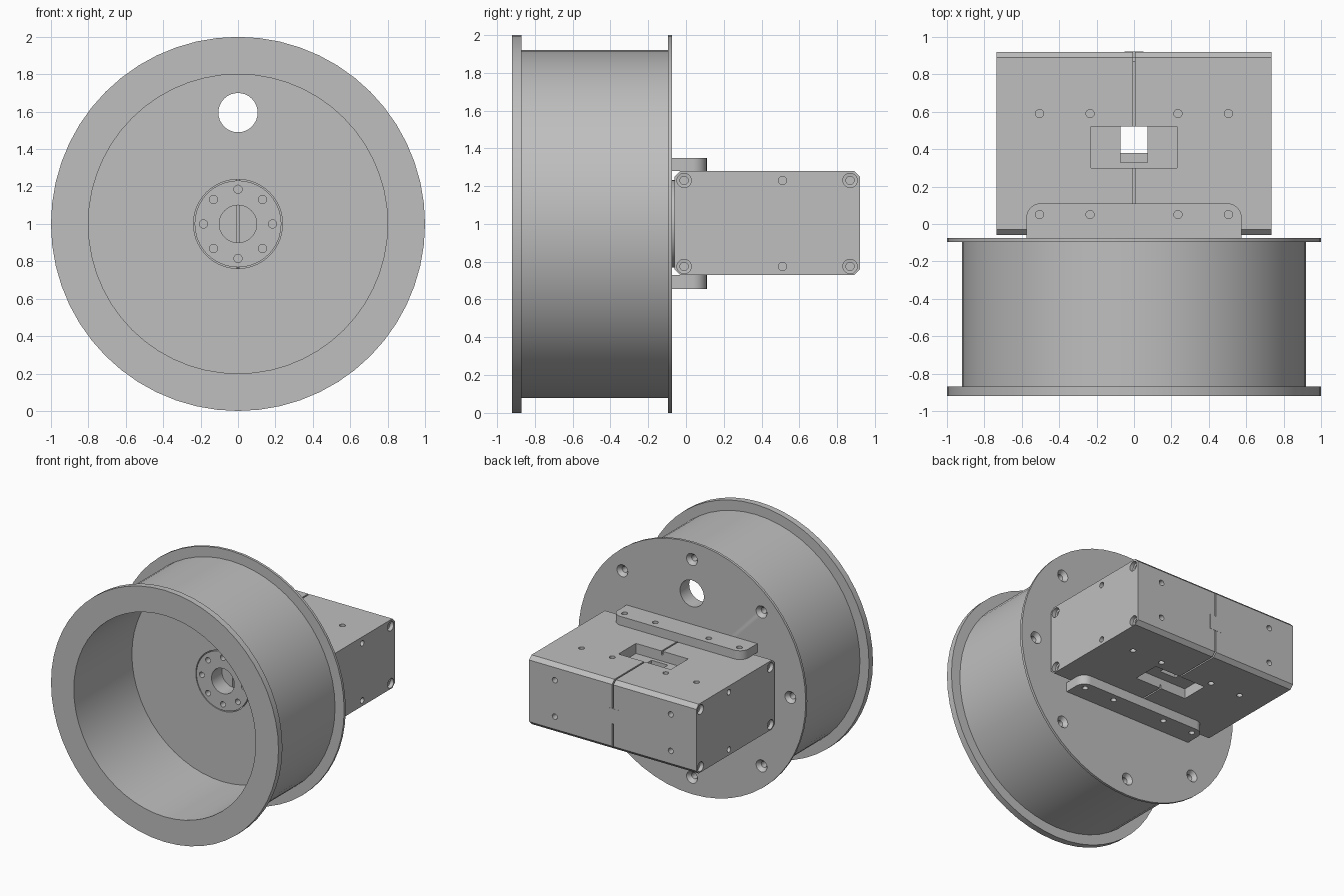
import bpy, bmesh, math
from mathutils import Vector

cube = bpy.data.objects.get("Cube")
if cube:
    bpy.data.objects.remove(cube, do_unlink=True)

GREY = (0.52, 0.52, 0.52, 1)
metal = bpy.data.materials.new("plain grey")
metal.use_nodes = True
metal.diffuse_color = GREY
metal.node_tree.nodes["Principled BSDF"].inputs["Base Color"].default_value = GREY

X, Y, Z = Vector((1, 0, 0)), Vector((0, 1, 0)), Vector((0, 0, 1))


def finish(name, bm):
    bmesh.ops.recalc_face_normals(bm, faces=bm.faces)
    mesh = bpy.data.meshes.new(name)
    bm.to_mesh(mesh)
    bm.free()
    mesh.materials.append(metal)
    obj = bpy.data.objects.new(name, mesh)
    bpy.context.collection.objects.link(obj)
    return obj


def lathe(name, profile, at, axis, sides=20, hollow=False):
    """Revolve (radius, height) points about an axis through a point."""
    bm = bmesh.new()
    turn = axis.to_track_quat('Z', 'Y')
    rings = []
    for r, h in profile:
        angles = [2 * math.pi * i / sides for i in range(sides)]
        rings.append([bm.verts.new(Vector(at) + turn @ Vector((r * math.cos(a), r * math.sin(a), h)))
                      for a in angles])
    pairs = list(zip(rings, rings[1:]))
    if hollow:
        pairs.append((rings[-1], rings[0]))
    else:
        bm.faces.new(rings[0])
        bm.faces.new(rings[-1])
    for a, b in pairs:
        for i in range(sides):
            j = (i + 1) % sides
            bm.faces.new((a[i], a[j], b[j], b[i]))
    return finish(name, bm)


def prism(name, outline, axis, low, high):
    """Extrude a closed outline along x (outline in y, z) or z (outline in x, y)."""
    bm = bmesh.new()
    place = (lambda p: (low, *p)) if axis is X else (lambda p: (*p, low))
    face = bm.faces.new([bm.verts.new(place(p)) for p in outline])
    grown = bmesh.ops.extrude_face_region(bm, geom=[face])["geom"]
    bmesh.ops.translate(bm, vec=axis * (high - low),
                        verts=[v for v in grown if isinstance(v, bmesh.types.BMVert)])
    return finish(name, bm)


def block(name, x, y, z):
    return prism(name, [(x[0], y[0]), (x[1], y[0]), (x[1], y[1]), (x[0], y[1])], Z, *z)


def hole(at, axis, radius, depth, sides=20):
    return lathe("cutter", [(radius, 0.02), (radius, -depth)], at, axis, sides)


def screw_hole(at, axis, head, shank, sink, depth, cone=False):
    neck = shank if cone else head
    points = [(head, 0.02), (head, 0), (neck, -sink), (shank, -sink - 0.002), (shank, -depth)]
    return lathe("cutter", points, at, axis)


def bake(obj):
    graph = bpy.context.evaluated_depsgraph_get()
    obj.data = bpy.data.meshes.new_from_object(obj.evaluated_get(graph))
    obj.modifiers.clear()


def carve(obj, cutters):
    for c in cutters:
        c.hide_render = True
        mod = obj.modifiers.new("cut", 'BOOLEAN')
        mod.operation, mod.solver, mod.object = 'DIFFERENCE', 'EXACT', c
    bake(obj)
    for c in cutters:
        bpy.data.objects.remove(c, do_unlink=True)


def octagon(y0, y1, z0, z1, c):
    return [(y0 + c, z0), (y1 - c, z0), (y1, z0 + c), (y1, z1 - c),
            (y1 - c, z1), (y0 + c, z1), (y0, z1 - c), (y0, z0 + c)]


# Drum: open cup with two flanges and a thick floor
floor, back = -0.19, -0.075
drum = lathe("drum", [(0.238, floor), (0.8, floor), (0.8, -0.92), (1, -0.92), (1, -0.87),
                      (0.92, -0.87), (0.92, -0.095), (1, -0.095), (1, back), (0.238, back)],
             (0, 0, 1), Y, 56, hollow=True)
cuts = [hole((0, back, 1.595), Y, 0.105, 0.2, 32)]
for i in range(8):
    a = i * math.pi / 4
    cuts.append(screw_hole((0.865 * math.sin(a), back, 1 + 0.865 * math.cos(a)), Y,
                           0.048, 0.024, 0.03, 0.1, cone=True))
carve(drum, cuts)

# Hub ring with eight bolt holes
hub = lathe("hub", [(0.1, floor), (0.232, floor), (0.232, -0.06), (0.1, -0.06)],
            (0, 0, 1), Y, 40, hollow=True)
carve(hub, [hole((0.185 * math.sin(i * math.pi / 4), floor, 1 + 0.185 * math.cos(i * math.pi / 4)),
                 -Y, 0.022, 0.06) for i in range(8)])

# Gearbox housing: one half, mirrored across the seam
y0, y1, z0, z1, half_width, seam = -0.06, 0.92, 0.73, 1.28, 0.735, 0.006
bolt_x = (0.235, 0.505)


def window_cutters():
    return [block("cutter", (-0.23, 0.23), (0.3, 0.52), (1.2, 1.3)),
            block("cutter", (-0.23, 0.23), (0.3, 0.52), (0.7, 0.81)),
            block("cutter", (-0.072, 0.072), (0.38, 0.52), (0.6, 1.4)),
            block("cutter", (-0.072, 0.072), (0.33, 0.39), (1.12, 1.25))]


half = prism("housing", octagon(y0, y1, z0, z1, 0.03), X, seam, half_width)
cuts = window_cutters()
for z in (0.775, 1.23):
    for y in (-0.01, 0.868):
        cuts.append(screw_hole((half_width, y, z), X, 0.038, 0.022, 0.03, 0.07))
    cuts.append(hole((half_width, 0.51, z), X, 0.022, 0.06))
for z in (0.86, 1.15):
    cuts.append(hole((0.51, y1, z), Y, 0.022, 0.06))
for x in bolt_x:
    cuts.append(hole((x, 0.59, z1), Z, 0.022, 0.06))
    cuts.append(hole((x, 0.59, z0), -Z, 0.022, 0.06))
carve(half, cuts)
half.modifiers.new("mirror", 'MIRROR').use_mirror_merge = False
bake(half)

# Recessed core closing the seam, and the locating key at the rear
core = prism("seam_core", octagon(y0 + 0.03, y1 - 0.03, z0 + 0.03, z1 - 0.03, 0.02), X, -seam, seam)
carve(core, window_cutters())
key = block("locating_key", (-0.05, 0.05), (0.85, y1 + 0.001), (0.94, 1.06))

# Mounting brackets above and below, rear corners rounded
corner = 0.075
arc = [(0.575 - corner + corner * math.cos(a), 0.11 - corner + corner * math.sin(a))
       for a in [i * math.pi / 16 for i in range(9)]]
outline = [(0.575, back)] + arc + [(-x, y) for x, y in reversed(arc)] + [(-0.575, back)]
brackets = []
for name, low, high, out in (("upper_bracket", z1, 1.35, Z), ("lower_bracket", 0.655, z0, -Z)):
    bracket = prism(name, outline, Z, low, high)
    top = high if out is Z else low
    carve(bracket, [hole((s * x, 0.05, top), out, 0.022, 0.06) for x in bolt_x for s in (-1, 1)])
    brackets.append(bracket)

# Smooth round surfaces, keep edges crisp
bpy.ops.object.select_all(action='DESELECT')
for obj in [drum, hub, half, core, key] + brackets:
    obj.select_set(True)
bpy.context.view_layer.objects.active = drum
bpy.ops.object.shade_smooth_by_angle(angle=math.radians(30))
